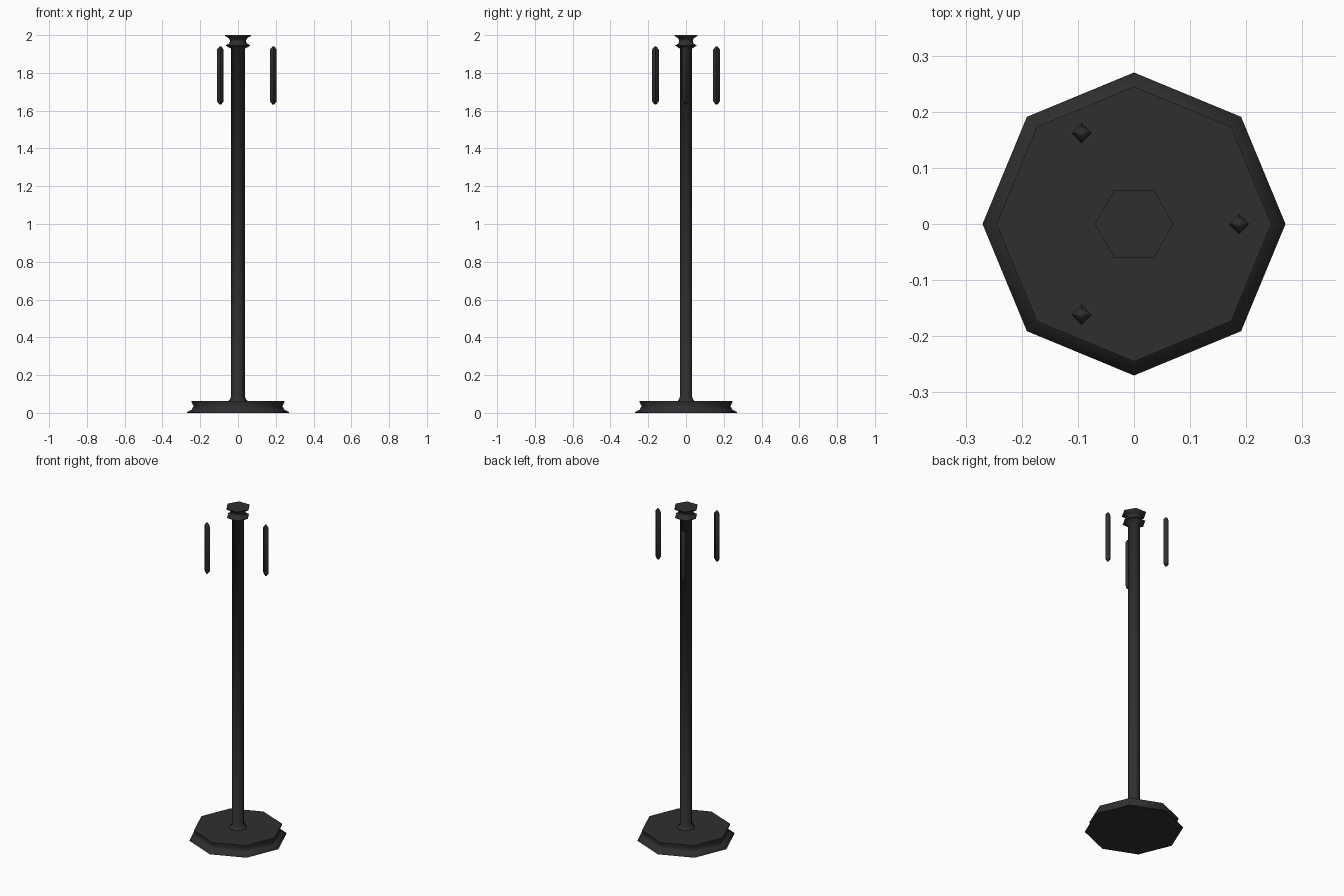
import bpy, bmesh, math

if "Cube" in bpy.data.objects:
    bpy.data.objects.remove(bpy.data.objects["Cube"])

black = bpy.data.materials.new("matte black")
black.diffuse_color = (0.028, 0.028, 0.028, 1)
black.use_nodes = True
black.node_tree.nodes["Principled BSDF"].inputs["Base Color"].default_value = black.diffuse_color


def lathe(name, profile, sides, x=0.0, y=0.0, smooth=65):
    """Turn (radius, height) points into a closed solid with few sides."""
    bm = bmesh.new()
    rings = []
    for r, z in profile:
        rings.append([bm.verts.new((x + r * math.cos(2 * math.pi * i / sides),
                                    y + r * math.sin(2 * math.pi * i / sides), z))
                      for i in range(sides)])
    for low, high in zip(rings, rings[1:]):
        for i in range(sides):
            j = (i + 1) % sides
            bm.faces.new((low[i], low[j], high[j], high[i]))
    bm.faces.new(rings[0][::-1])
    bm.faces.new(rings[-1])
    mesh = bpy.data.meshes.new(name)
    bm.to_mesh(mesh)
    bm.free()
    mesh.materials.append(black)
    obj = bpy.data.objects.new(name, mesh)
    bpy.context.collection.objects.link(obj)
    bpy.ops.object.select_all(action='DESELECT')
    obj.select_set(True)
    bpy.context.view_layer.objects.active = obj
    bpy.ops.object.shade_smooth_by_angle(angle=math.radians(smooth))
    return obj


# Octagonal foot with a waisted edge
lathe("base", [(0.27, 0), (0.27, 0.004), (0.245, 0.018), (0.235, 0.035),
               (0.245, 0.055), (0.245, 0.062)], 8)

# Hexagonal pole with flared bottom and grooved cap
lathe("pole", [(0.055, 0.06), (0.044, 0.07), (0.036, 0.088), (0.036, 1.928),
               (0.066, 1.945), (0.045, 1.957), (0.042, 1.972),
               (0.048, 1.984), (0.07, 1.996), (0.07, 2.0)], 6)

# Three floating bars around the pole
for k in range(3):
    a = k * 2 * math.pi / 3
    lathe(f"hanging_bar_{k + 1}", [(0.005, 1.633), (0.018, 1.65), (0.018, 1.923), (0.005, 1.94)],
          4, 0.187 * math.cos(a), 0.187 * math.sin(a))
